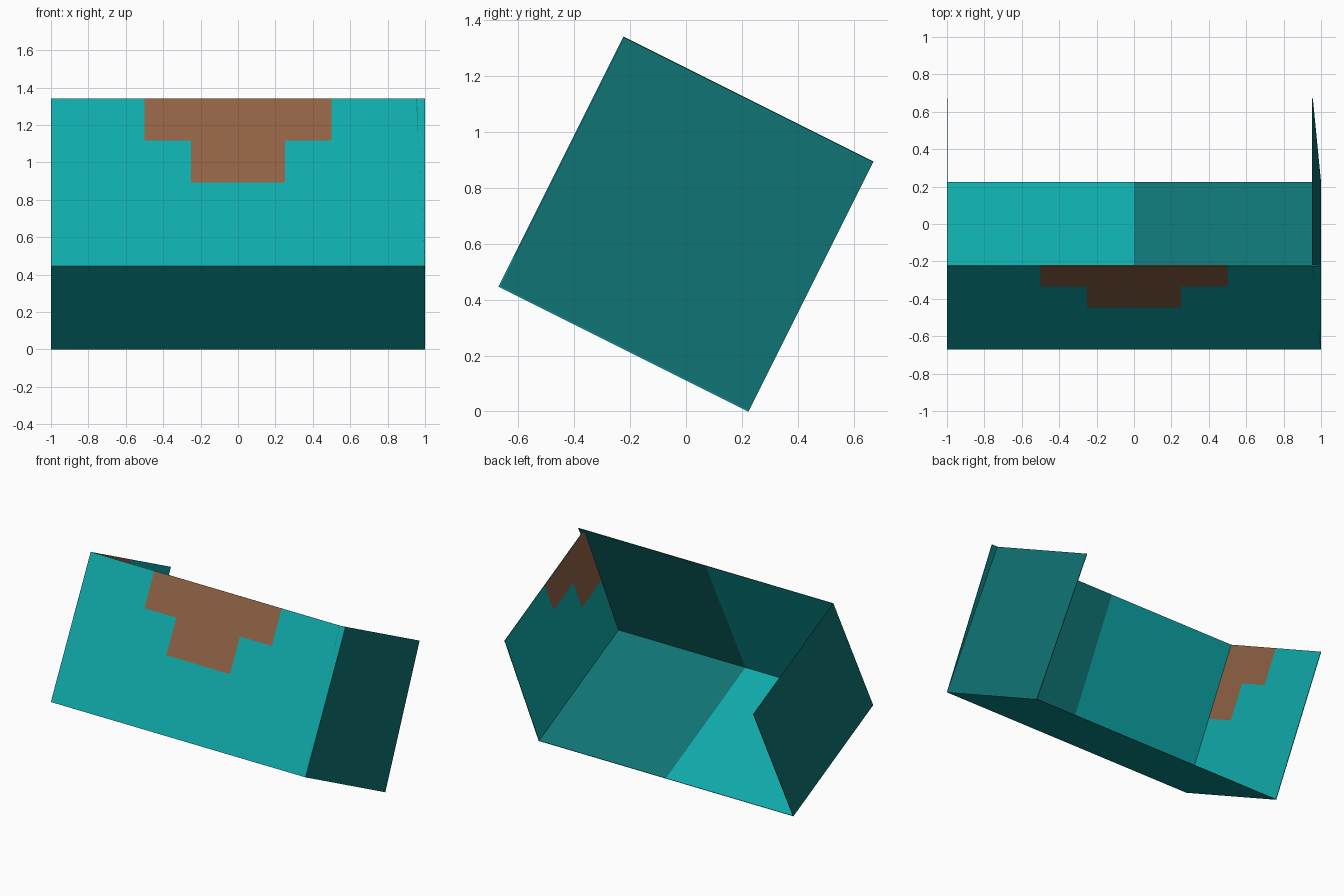
import bpy
import bmesh
from math import radians, atan
from mathutils import Matrix

cube = bpy.data.objects.get("Cube")
if cube:
    bpy.data.objects.remove(cube, do_unlink=True)

THICK = 0.004   # sheet thickness
CELL = 0.25     # pattern step


def make_material(name, colour):
    mat = bpy.data.materials.new(name)
    mat.use_nodes = True
    mat.diffuse_color = colour
    mat.node_tree.nodes["Principled BSDF"].inputs["Base Color"].default_value = colour
    return mat


MATERIALS = [
    make_material("teal", (0.005, 0.40, 0.40, 1)),
    make_material("dark_teal", (0.005, 0.173, 0.173, 1)),
    make_material("brown", (0.276, 0.122, 0.059, 1)),
]
TEAL, DARK, BROWN = range(3)


def turn(angle, axis):
    return Matrix.Rotation(radians(angle), 4, axis)


def move(x, y, z):
    return Matrix.Translation((x, y, z))


def collar(across, depth):
    """True inside the stepped collar, measured from its middle and the rim."""
    return (across < 2 * CELL and depth < CELL) or (across < CELL and depth < 2 * CELL)


def panel(name, width, matrix, outer, inner):
    """Thin 1-unit-high sheet; outer and inner rules give each cell's colour."""
    bm = bmesh.new()
    bmesh.ops.create_grid(bm, x_segments=round(width / CELL),
                          y_segments=round(1 / CELL), size=0.5)
    bmesh.ops.scale(bm, vec=(width, 1, 1), verts=bm.verts)
    back = bmesh.ops.extrude_face_region(bm, geom=bm.faces[:])["geom"]
    bmesh.ops.translate(bm, vec=(0, 0, -THICK),
                        verts=[v for v in back if isinstance(v, bmesh.types.BMVert)])
    bmesh.ops.recalc_face_normals(bm, faces=bm.faces)
    for face in bm.faces:
        c = face.calc_center_median()
        rule = outer if c.z > -THICK * 0.75 else inner
        face.material_index = rule(c.x, 0.5 - c.y)
    mesh = bpy.data.meshes.new(name)
    bm.to_mesh(mesh)
    bm.free()
    for mat in MATERIALS:
        mesh.materials.append(mat)
    obj = bpy.data.objects.new(name, mesh)
    bpy.context.collection.objects.link(obj)
    obj.matrix_world = matrix
    return obj


# Colour rules
def plain(x, d):
    return TEAL


def dark(x, d):
    return DARK


def halves(x, d):
    return DARK if x > 0 else TEAL


def centred_collar(x, d):
    return BROWN if collar(abs(x), d) else TEAL


def collar_from_right(x, d):
    return BROWN if collar(0.5 - x, d) else TEAL


def collar_from_left(x, d):
    return BROWN if collar(0.5 + x, d) else TEAL


# Whole box leans back; its top and rear are open
box = move(0, 0, 0.67) @ turn(-26.57, 'X')
upright = turn(90, 'X')

panel("front_panel", 2, box @ move(0, -0.5, 0) @ upright, centred_collar, halves)
panel("bottom_panel", 2, box @ move(0, 0, -0.5) @ turn(180, 'X'), plain, halves)
panel("right_side_panel", 1, box @ move(-1, 0, 0) @ turn(-90, 'Z') @ upright,
      dark, collar_from_right)

# Left side is hinged slightly inward about its lower edge
hinge = move(1, 0, -0.5) @ turn(-2.5, 'Y') @ move(0, 0, 0.5)
panel("left_side_panel", 1, box @ hinge @ turn(90, 'Z') @ upright,
      dark, collar_from_left)
